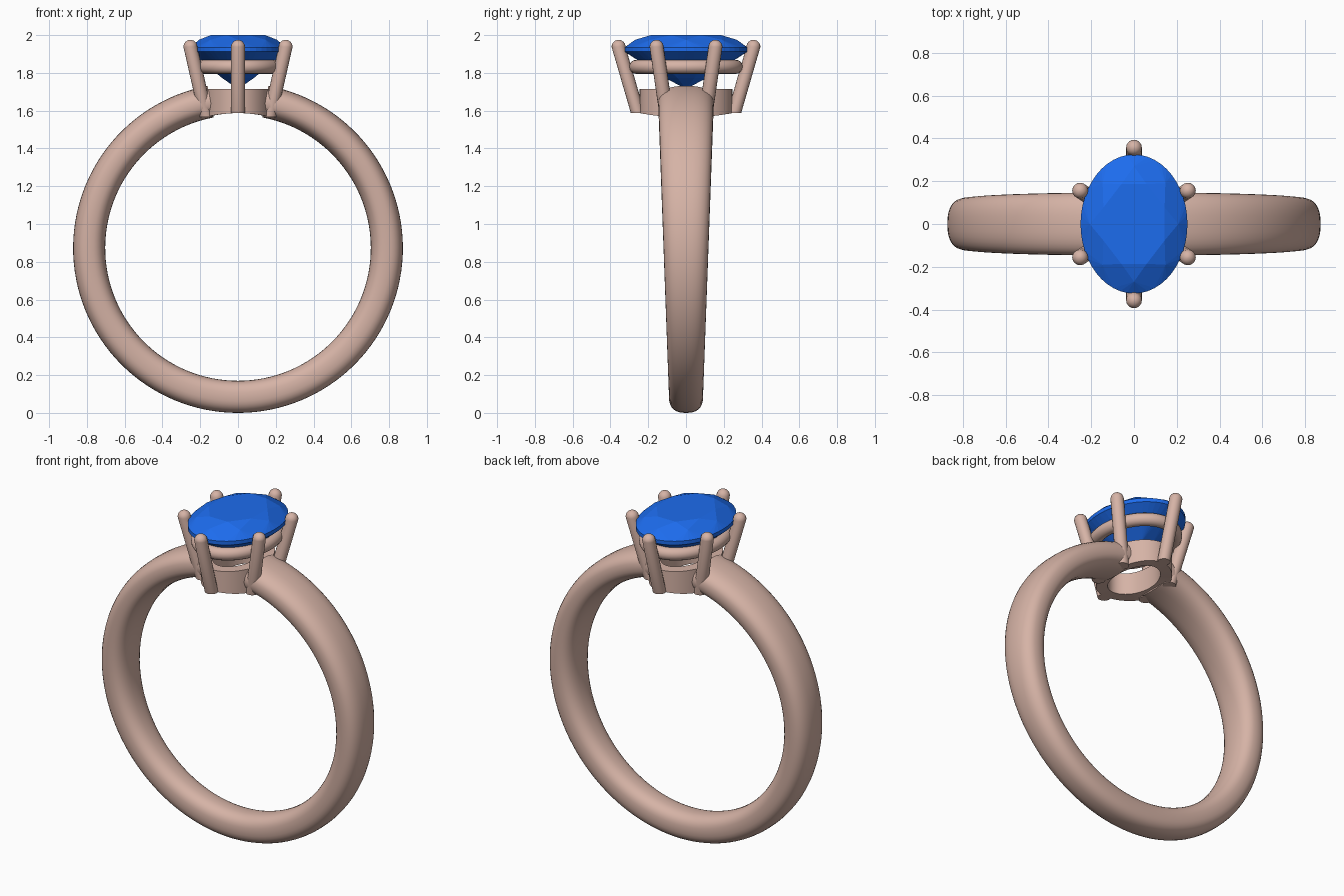
import bpy, bmesh
from math import sin, cos, pi, sqrt, copysign
from mathutils import Vector

if "Cube" in bpy.data.objects:
    bpy.data.objects.remove(bpy.data.objects["Cube"])

CZ, RO, RI = 0.873, 0.873, 0.703   # ring centre height, outer and inner radius


def material(name, colour):
    m = bpy.data.materials.new(name)
    m.diffuse_color = colour
    m.use_nodes = True
    m.node_tree.nodes["Principled BSDF"].inputs["Base Color"].default_value = m.diffuse_color
    return m


gold = material("rose_gold", (0.67, 0.45, 0.38, 1))
blue = material("blue_stone", (0.012, 0.15, 0.85, 1))


def finish(name, bm, mat, smooth=True):
    bmesh.ops.recalc_face_normals(bm, faces=bm.faces[:])
    me = bpy.data.meshes.new(name)
    bm.to_mesh(me)
    bm.free()
    ob = bpy.data.objects.new(name, me)
    bpy.context.collection.objects.link(ob)
    me.materials.append(mat)
    if smooth:
        bpy.ops.object.select_all(action='DESELECT')
        ob.select_set(True)
        bpy.context.view_layer.objects.active = ob
        bpy.ops.object.shade_smooth_by_angle(angle=0.7)
    return ob


def loft(name, sections, mat, closed):
    """Skin a list of closed point loops; cap the ends unless closed."""
    bm = bmesh.new()
    rings = [[bm.verts.new(p) for p in s] for s in sections]
    n = len(rings[0])
    pairs = list(zip(rings, rings[1:])) + ([(rings[-1], rings[0])] if closed else [])
    for a, b in pairs:
        for i in range(n):
            j = (i + 1) % n
            bm.faces.new((a[i], a[j], b[j], b[i]))
    if not closed:
        bm.faces.new(rings[0])
        bm.faces.new(rings[-1])
    return finish(name, bm, mat)


def power(v, e):
    return copysign(abs(v) ** e, v)


# Band: soft squarish section, wider toward the top, open under the setting
gap, steps, sides = 0.185, 120, 32
half = (RO - RI) / 2
sections = []
for k in range(steps + 1):
    a = gap + (2 * pi - 2 * gap) * k / steps
    width = 0.119 + 0.029 * cos(a)
    loop = []
    for i in range(sides):
        t = 2 * pi * i / sides
        r = RI + half + half * power(cos(t), 0.8)
        loop.append((r * sin(a), width * power(sin(t), 0.8), CZ + r * cos(a)))
    sections.append(loop)
loft("band", sections, gold, False)


def finger_z(x):
    return CZ + sqrt(0.714 ** 2 - x * x)


# Collet: oval wall with its underside following the finger hole
sections = []
for k in range(64):
    c, s = cos(2 * pi * k / 64), sin(2 * pi * k / 64)
    o, i = (0.18 * c, 0.245 * s), (0.115 * c, 0.18 * s)
    sections.append([(*o, finger_z(o[0])), (*o, 1.715), (*i, 1.715), (*i, finger_z(i[0]))])
loft("collet", sections, gold, True)

# Gallery rail: oval wire under the stone
sections = []
for k in range(64):
    c, s = cos(2 * pi * k / 64), sin(2 * pi * k / 64)
    n = Vector((c / 0.2, s / 0.264)).normalized()
    sections.append([(0.2 * c + n.x * 0.037 * cos(t), 0.264 * s + n.y * 0.037 * cos(t),
                      1.832 + 0.037 * sin(t)) for t in [2 * pi * i / 16 for i in range(16)]])
loft("gallery_rail", sections, gold, True)


# Prongs: six leaning round posts with domed tips
def prong(name, base, tip, r=0.037, n=16):
    base = Vector((*base, finger_z(base[0]) + 0.0))
    tip = Vector((*tip, 1.938))
    loops = [(base, r)]
    for d in range(6):
        e = pi / 2 * d / 6
        loops.append((tip + Vector((0, 0, r * sin(e))), r * cos(e)))
    loops.append((tip + Vector((0, 0, r)), 0.002))
    loft(name, [[c + Vector((q * cos(2 * pi * i / n), q * sin(2 * pi * i / n), 0))
                 for i in range(n)] for c, q in loops], gold, False)


for sy, end in ((-1, "front"), (1, "back")):
    prong(f"prong_{end}", (0, 0.255 * sy), (0, 0.357 * sy))
    for sx, side in ((-1, "left"), (1, "right")):
        prong(f"prong_{end}_{side}", (0.168 * sx, 0.102 * sy), (0.252 * sx, 0.156 * sy))

# Gemstone: oval brilliant cut, faceted as the hull of its facet corners
bm = bmesh.new()
for count, radius, z, turn in ((8, 0.62, 2.0, 0.5), (8, 0.83, 1.975, 0), (48, 1, 1.935, 0),
                               (48, 1, 1.912, 0), (8, 0.36, 1.772, 0.5), (1, 0, 1.715, 0)):
    for i in range(count):
        t = 2 * pi * (i + turn) / count
        bm.verts.new((0.25 * radius * cos(t), 0.325 * radius * sin(t), z))
bmesh.ops.convex_hull(bm, input=bm.verts[:])
finish("gemstone", bm, blue, smooth=False)
